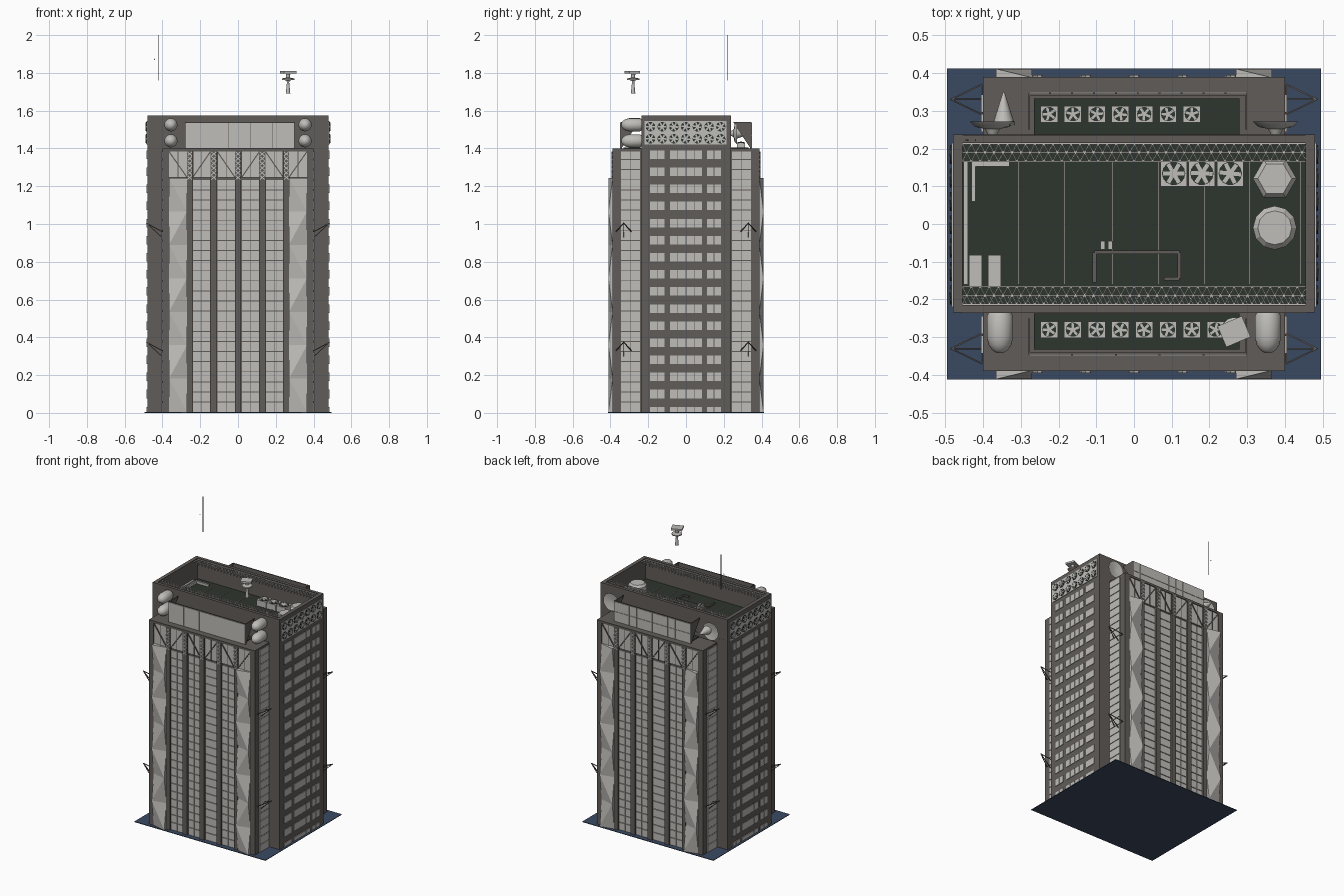
import bpy, math
from mathutils import Vector, Matrix

if "Cube" in bpy.data.objects:
    bpy.data.objects.remove(bpy.data.objects["Cube"])

def mat(name, r, g, b):
    m = bpy.data.materials.new(name)
    m.diffuse_color = (r, g, b, 1)
    m.use_nodes = True
    m.node_tree.nodes["Principled BSDF"].inputs["Base Color"].default_value = m.diffuse_color
    return m

WALL = mat("brown_grey_wall", .12, .107, .098)
LIGHT = mat("pale_grey", .52, .51, .485)
ROOF = mat("dark_green_roof", .027, .035, .027)
NAVY = mat("navy_ground", .042, .066, .12)

class Part:
    """Collects simple solids into one mesh object."""
    def __init__(self):
        self.v, self.f = [], []

    def add(self, pts, faces):
        n = len(self.v)
        self.v += [tuple(p) for p in pts]
        self.f += [[i + n for i in f] for f in faces]

    def box(self, x0, x1, y0, y1, z0, z1, m=None):
        x0, x1 = sorted((x0, x1)); y0, y1 = sorted((y0, y1)); z0, z1 = sorted((z0, z1))
        p = [Vector((x, y, z)) for z in (z0, z1) for x, y in ((x0, y0), (x1, y0), (x1, y1), (x0, y1))]
        if m:
            p = [m @ q for q in p]
        self.add(p, [(3, 2, 1, 0), (4, 5, 6, 7), (0, 1, 5, 4), (1, 2, 6, 5), (2, 3, 7, 6), (3, 0, 4, 7)])

    def rod(self, a, b, w=.003):
        a, b = Vector(a), Vector(b)
        d = b - a
        m = Matrix.Translation(a) @ d.to_track_quat('Z', 'Y').to_matrix().to_4x4()
        self.box(-w/2, w/2, -w/2, w/2, 0, d.length, m)

    def lathe(self, origin, axis, prof, n=16):
        """Turns (radius, distance) pairs about an axis, with capped ends."""
        m = Matrix.Translation(origin) @ Vector(axis).to_track_quat('Z', 'Y').to_matrix().to_4x4()
        p = [m @ Vector((r*math.cos(2*math.pi*i/n), r*math.sin(2*math.pi*i/n), h)) for r, h in prof for i in range(n)]
        f = [(k*n+i, k*n+(i+1) % n, (k+1)*n+(i+1) % n, (k+1)*n+i) for k in range(len(prof)-1) for i in range(n)]
        f += [list(range(n))[::-1], [(len(prof)-1)*n+i for i in range(n)]]
        self.add(p, f)

    def done(self, name, material, smooth=False):
        me = bpy.data.meshes.new(name)
        me.from_pydata(self.v, [], self.f)
        me.materials.append(material)
        ob = bpy.data.objects.new(name, me)
        bpy.context.collection.objects.link(ob)
        if smooth:
            bpy.context.view_layer.objects.active = ob
            ob.select_set(True)
            bpy.ops.object.shade_smooth_by_angle(angle=math.radians(35))
            ob.select_set(False)
        return ob

# Ground plate
g = Part(); g.box(-.495, .495, -.412, .412, 0, .004); g.done("ground_plate", NAVY)

# Walls: tall core with parapet, and the two lower wings
w = Part()
w.box(-.48, .48, -.235, .237, .004, 1.43)
for s in (-1, 1):
    w.box(s*.48, s*.455, -.235, .237, 1.43, 1.575)
    w.box(-.455, .455, s*.236, s*.215, 1.43, 1.575)
    w.box(-.40, .40, s*.23, s*.375, .004, 1.40)
    w.box(-.40, .40, s*.375, s*.39, 1.385, 1.40)
    for x, h in ((-.3825, .0175), (.3825, .0175), (-.256, .015), (.256, .015), (-.128, .017), (.128, .017), (0, .016)):
        w.box(x-h, x+h, s*.37, s*.39, .004, 1.39)
w.done("building_walls", WALL)

# Roof surfaces
r = Part()
r.box(-.455, .455, -.215, .215, 1.43, 1.434)
for s in (-1, 1):
    r.box(-.265, .28, s*.237, s*.332, 1.40, 1.404)
r.done("roof_surfaces", ROOF)

# Windows
win = Part()
for s in (-1, 1):
    for cx in (-.1925, -.0625, .0665, .1925):            # long facade bays
        for i in range(23):
            z = .006 + i*.0535
            for dx in (-.0235, .0235):
                win.box(cx+dx-.022, cx+dx+.022, s*.375, s*.381, z, z+.049)
    for t in (-1, 1):                                    # wing sides
        for i in range(26):
            z = .006 + i*.0535
            for y in (.268, .319):
                win.box(s*.40, s*.405, t*(y-.024), t*(y+.024), z, min(z+.049, 1.385))
    for i in range(16):                                  # end wall strips
        z = max(.006, -.013 + i*.0905)
        z1 = .032 + i*.0905
        for y0, n, pw in ((-.19, 2, .04), (-.086, 4, .044), (.11, 2, .04)):
            for k in range(n):
                win.box(s*.48, s*.484, y0+k*pw, y0+(k+1)*pw-.004, z, z1)
win.done("windows", LIGHT)

# Faceted pilasters: the outer edges lean in and out alternately
pil = Part()
ROWS, STEP = 7, 1.24/7
for s in (-1, 1):
    for cx in (-.3175, .3175):
        for i in range(ROWS):
            z0, z1 = .004 + i*STEP, .004 + (i+1)*STEP
            a, b = (.411, .388) if i % 2 else (.388, .411)
            p = [(cx-.0475, s*a, z0), (cx+.0475, s*b, z0), (cx+.0475, s*a, z1), (cx-.0475, s*b, z1)]
            p += [(x, s*.37, z) for x, y, z in p]
            d = [(0, 1, 2), (0, 2, 3)] if i % 2 else [(0, 1, 3), (1, 2, 3)]
            f = d + [(0, 3, 7, 4), (1, 5, 6, 2), (0, 4, 5, 1), (3, 2, 6, 7)]
            pil.add(p, f if s < 0 else [q[::-1] for q in f])
pil.done("faceted_pilasters", LIGHT)

# Crown band: pale panels, dark braces, pale lattice on the piers
cp, cb = Part(), Part()
for s in (-1, 1):
    for k, (cx, h) in enumerate(((-.3175, .0475), (-.1925, .047), (-.0625, .047), (.0665, .047), (.1925, .047), (.3175, .0475))):
        cp.box(cx-h, cx+h, s*.372, s*.384, 1.245, 1.385)
        e = h if k % 2 else -h
        cb.rod((cx-e, s*.387, 1.247), (cx+e, s*.387, 1.383), .006)
        cb.rod((cx, s*.386, 1.245), (cx, s*.386, 1.385), .003)
    for x in (-.256, -.128, 0, .128, .256):
        for j in range(6):
            z = 1.235 + j*.025
            cp.rod((x-.013, s*.392, z), (x+.013, s*.392, z+.022), .005)
            cp.rod((x+.013, s*.392, z), (x-.013, s*.392, z+.022), .005)
cp.done("crown_panels", LIGHT)
cb.done("crown_braces", WALL)

# Rooftop screens on both wings, with triangular end gussets
sc, sp = Part(), Part()
for s, cols, rows in ((-1, 5, 1), (1, 10, 2)):
    sc.box(-.28, .30, s*.34, s*.346, 1.40, 1.54)
    pw, ph = .58/cols, .136/rows
    for c in range(cols):
        for q in range(rows):
            sp.box(-.28+c*pw+.0012, -.28+(c+1)*pw-.0012, s*.346, s*.35, 1.402+q*ph, 1.402+(q+1)*ph-.002)
    for x in (-.28, .295):
        p = [(x+d, s*y, z) for d in (0, .005) for y, z in ((.25, 1.54), (.342, 1.54), (.342, 1.40))]
        sc.add(p, [(0, 1, 2), (5, 4, 3), (0, 3, 4, 1), (1, 4, 5, 2), (2, 5, 3, 0)])
sc.done("roof_screen_frames", WALL)
sp.done("roof_screen_panels", LIGHT)

# Fans: pale housing, dark opening, pale blades
fl, fd = Part(), Part()
def fan(o, axis, rad, blades=5, turn=0.0):
    m = Matrix.Translation(o) @ Vector(axis).to_track_quat('Z', 'Y').to_matrix().to_4x4()
    fd.lathe(o, axis, [(rad, 0), (rad, .003)], 14)
    fl.lathe(o, axis, [(rad*.22, 0), (rad*.22, .006)], 8)
    for k in range(blades):
        fl.box(0, rad*.92, -rad*.17, rad*.17, .003, .005, m @ Matrix.Rotation(turn + k*2*math.pi/blades, 4, 'Z'))

for s, y, n in ((1, .291, 7), (-1, -.28, 8)):
    for k in range(n):
        x = -.225 + k*.063
        fl.box(x-.023, x+.023, y-.022, y+.022, 1.404, 1.43)
        fan((x, y, 1.43), (0, 0, 1), .019, 5, k)
for k in range(3):
    x = .105 + k*.075
    fl.box(x-.035, x+.035, .1, .168, 1.434, 1.475)
    fan((x, .134, 1.475), (0, 0, 1), .031, 6, k)
for s in (-1, 1):                                        # fan wall at each end
    fl.box(s*.48, s*.484, -.22, .215, 1.42, 1.545)
    for k in range(7):
        for z in (1.451, 1.515):
            fan((s*.484, -.188+k*.062, z), (s, 0, 0), .025, 6, k)
fl.done("fan_housings", LIGHT)
fd.done("fan_openings", ROOF)

# Lattice trusses inside the parapet
t = Part()
for s in (-1, 1):
    for y in (.166, .19, .212):
        t.rod((-.456, s*y, 1.568), (.46, s*y, 1.568), .004)
    for k in range(38):
        x = -.455 + k*.024
        for a, b in ((.166, .212), (.212, .166)):
            t.rod((x, s*a, 1.568), (x+.024, s*b, 1.568), .003)
        t.rod((x, s*.19, 1.54), (x+.012, s*.212, 1.568), .003)
t.done("parapet_trusses", LIGHT)

# Roof seams, ducts, cabinets and pipes
e = Part()
for x in (-.305, -.185, -.057, .066, .187, .307, .44):
    e.box(x-.002, x+.002, -.16, .165, 1.434, 1.439)
for x in (-.42, -.37):
    e.box(x-.017, x+.017, -.165, -.082, 1.434, 1.48)
for x in (-.083, -.063):
    e.box(x-.006, x+.006, -.068, -.045, 1.434, 1.46)
e.box(-.452, -.44, -.16, .165, 1.434, 1.45)
e.box(-.43, -.42, .06, .165, 1.434, 1.45)
e.box(-.43, -.33, .152, .165, 1.434, 1.45)
e.done("roof_equipment", LIGHT)
d = Part()
path = [(-.105, -.155), (-.105, -.075), (.12, -.075), (.12, -.145), (.08, -.145)]
for a, b in zip(path, path[1:]):
    d.rod((*a, 1.439), (*b, 1.439), .01)
d.done("roof_duct", WALL)

# Water tanks
k = Part()
k.lathe((.373, -.01, 1.434), (0, 0, 1), [(.058, 0), (.058, .06), (.045, .075)], 12)
k.lathe((.373, .12, 1.434), (0, 0, 1), [(.058, 0), (.058, .06), (.045, .075)], 6)
k.done("water_tanks", LIGHT)

# Drum aerials on the front, dishes on the back
a = Part()
for s in (-1, 1):
    for z in (1.44, 1.525):
        a.lathe((s*.355, -.235, z), (0, -1, 0), [(.03, 0), (.035, .01), (.035, .065), (.03, .085), (.02, .1), (.008, .107)], 16)
    a.lathe((s*.375, .237, 1.48), (0, 1, 0), [(.012, 0), (.02, .015), (.045, .02), (.06, .034), (.05, .032), (.01, .024)], 20)
a.lathe((-.345, .262, 1.48), (0, 1, 0), [(.03, 0), (.002, .088)], 16)
a.done("aerial_drums_and_dishes", LIGHT, True)

# Raised beacon above the front roof
b = Part()
b.lathe((.265, -.28, 1.69), (0, 0, 1), [(.012, 0), (.006, .06), (.008, .07), (.033, .073), (.033, .08), (.01, .085), (.012, .105)], 12)
b.box(-.035, .035, -.03, .03, .108, .12, Matrix.Translation((.265, -.285, 1.69)) @ Matrix.Rotation(.4, 4, 'Z'))
b.done("roof_beacon", LIGHT)

# Thin mast
m = Part()
m.rod((-.42, .222, 1.76), (-.42, .222, 2.0), .003)
m.rod((-.445, .222, 1.87), (-.44, .222, 1.875), .003)
m.done("mast", WALL)

# Triangular outriggers on the wing sides
o = Part()
for s in (-1, 1):
    for y in (-.33, .33):
        for z in (.34, .97):
            tip, p, q = (s*.485, y, z+.035), (s*.403, y-.04, z-.01), (s*.403, y+.04, z-.01)
            for u, v in ((tip, p), (tip, q), (p, q), (tip, (s*.403, y, z-.04))):
                o.rod(u, v, .004)
o.done("wall_outriggers", WALL)
